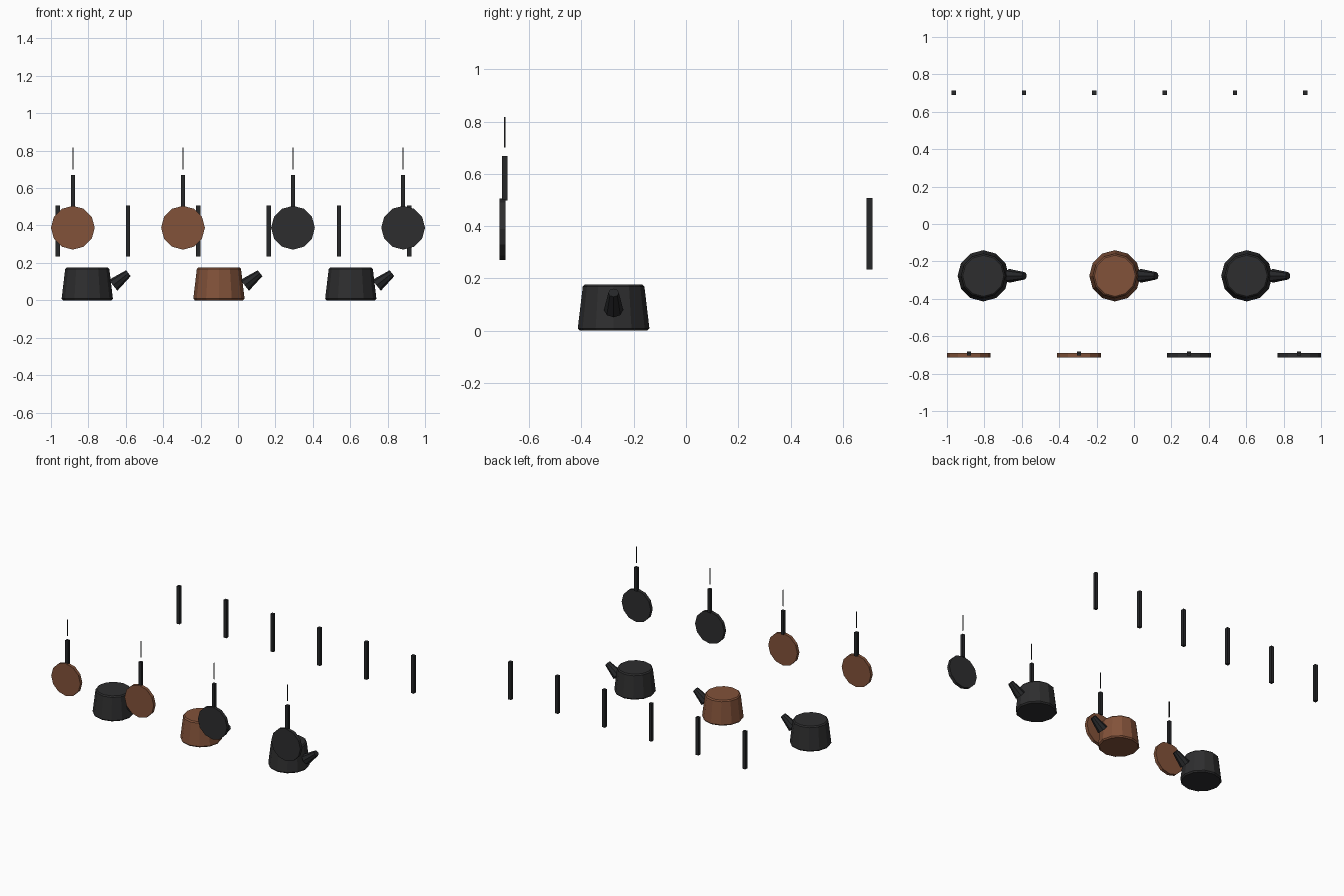
import bpy, bmesh, math
from mathutils import Vector

if "Cube" in bpy.data.objects:
    bpy.data.objects.remove(bpy.data.objects["Cube"])


def material(name, rgb):
    m = bpy.data.materials.new(name)
    m.diffuse_color = (*rgb, 1)
    m.use_nodes = True
    m.node_tree.nodes["Principled BSDF"].inputs["Base Color"].default_value = m.diffuse_color
    return m


COPPER = material("copper", (0.225, 0.085, 0.042))
IRON = material("dark iron", (0.027, 0.027, 0.028))
GRIP = material("black grip", (0.019, 0.020, 0.022))


def finish(name, bm, mat):
    bmesh.ops.recalc_face_normals(bm, faces=bm.faces)
    mesh = bpy.data.meshes.new(name)
    bm.to_mesh(mesh)
    bm.free()
    mesh.materials.append(mat)
    obj = bpy.data.objects.new(name, mesh)
    bpy.context.collection.objects.link(obj)
    return obj


def box(name, center, size, mat):
    bm = bmesh.new()
    bmesh.ops.create_cube(bm, size=1)
    bmesh.ops.scale(bm, vec=size, verts=bm.verts)
    obj = finish(name, bm, mat)
    obj.location = center
    return obj


def turned(name, profile, sides, mat, turn=0.0):
    """Closed faceted solid from (radius, height) rings about z."""
    bm = bmesh.new()
    rings = [[bm.verts.new((r * math.cos(turn + math.tau * i / sides),
                            r * math.sin(turn + math.tau * i / sides), h))
              for i in range(sides)] for r, h in profile]
    for a, b in zip(rings, rings[1:]):
        for i in range(sides):
            j = (i + 1) % sides
            bm.faces.new((a[i], a[j], b[j], b[i]))
    bm.faces.new(rings[0])
    bm.faces.new(rings[-1])
    return finish(name, bm, mat)


# Hanging pans: disc, upright handle and thin wire
for x, mat in zip((-0.883, -0.294, 0.294, 0.883), (COPPER, COPPER, IRON, IRON)):
    disc = turned("pan_disc", [(0.117, -0.0115), (0.117, 0.0115)], 12, mat)
    disc.rotation_euler.x = math.pi / 2
    disc.location = (x, -0.7015, 0.388)
    box("pan_handle", (x, -0.693, 0.583), (0.022, 0.022, 0.172), GRIP)
    box("hanging_wire", (x, -0.693, 0.759), (0.005, 0.005, 0.118), GRIP)

# Standing pots: tapered body and slanted conical handle
for x, mat in zip((-0.806, -0.102, 0.603), (IRON, COPPER, IRON)):
    body = turned("pot_body", [(0.129, 0), (0.137, 0.009), (0.118, 0.168),
                               (0.110, 0.176)], 12, mat)
    body.location = (x, -0.277, 0)
    root = Vector((x + 0.138, -0.277, 0.080))
    axis = Vector((x + 0.220, -0.277, 0.145)) - root
    grip = turned("pot_handle", [(0.037, 0), (0.020, axis.length)], 8, GRIP)
    grip.rotation_euler = (0, math.atan2(axis.x, axis.z), 0)
    grip.location = root

# Row of slim upright bars at the back
for i in range(6):
    box("back_bar", (-0.964 + 0.376 * i, 0.7015, 0.371), (0.023, 0.023, 0.273), GRIP)
